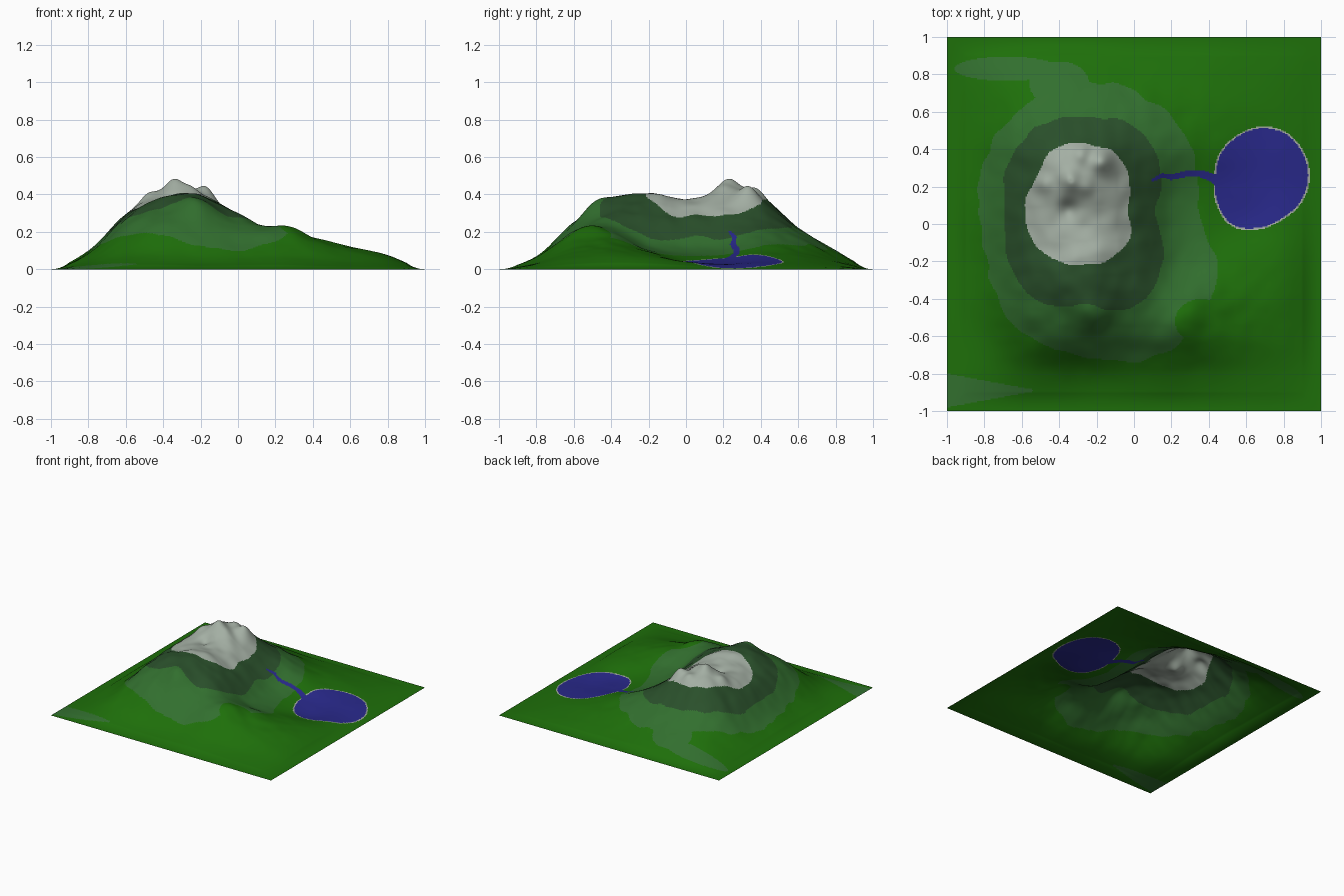
import bpy, bmesh, math
from mathutils import Vector, noise

if "Cube" in bpy.data.objects:
    bpy.data.objects.remove(bpy.data.objects["Cube"])

N = 300  # grid cells per side

# coarse relief in hundredths, 0.2 spacing, rows from back (y=0.8) to front (y=-0.8)
RELIEF = [
    [4, 8, 10, 9, 6.5, 5, 4, 2.5, 1.5],
    [6, 16, 22, 22, 18, 12, 8, 5, 2.5],
    [8, 26, 39, 37, 26, 17, 9.5, 5, 3],
    [9, 29, 42, 40, 27, 12.5, 6.5, 3.5, 2.5],
    [10, 29, 37, 37, 27, 11.5, 6.5, 3.5, 4],
    [9, 28, 38, 40, 29, 14, 10, 9, 6.5],
    [8, 25, 35, 36, 29, 21, 17, 12, 7.5],
    [5, 17, 25, 23, 20, 20, 15, 10, 6],
    [2.5, 6, 7, 6, 6, 6.5, 5, 3.5, 2.5],
]
# knolls on the summit and front shoulder: x, y, height, radius
KNOLLS = [(-.34, .23, .055, .055), (-.17, .34, .055, .06), (-.48, .22, .03, .05),
          (-.25, .20, .03, .05), (-.35, .08, -.035, .05), (-.28, .38, .03, .05),
          (-.22, -.49, .05, .09), (.28, -.5, .025, .09)]


def relief(i, j):
    if 1 <= i <= 9 and 1 <= j <= 9:
        return RELIEF[9 - j][i - 1] / 100
    return 0.0


def spline(a, b, c, d, t):
    return b + 0.5 * t * (c - a + t * (2*a - 5*b + 4*c - d + t * (3*(b - c) + d - a)))


def height(x, y):
    u, v = (x + 1) * 5, (y + 1) * 5
    i, j = min(int(u), 9), min(int(v), 9)
    rows = [spline(*[relief(i + k, j + m) for k in (-1, 0, 1, 2)], u - i)
            for m in (-1, 0, 1, 2)]
    z = max(0.0, spline(*rows, v - j))
    for cx, cy, h, r in KNOLLS:
        z += h * math.exp(-((x - cx)**2 + (y - cy)**2) / r**2)
    # rocky roughness that fades out on low ground
    rough = sum(noise.noise(Vector((x*f, y*f, f))) * a for f, a in ((5, .6), (11, .4)))
    z += 0.075 * rough * min(z, 0.3) * min(1, z / .1)
    # flat margin along the border
    edge = min(1, (1 - max(abs(x), abs(y))) / .1)
    return max(0.0, min(z, 0.482)) * edge**0.8


def blob(x, y, cx, cy, radii, jitter=0.0):
    """Distance from a centre relative to an irregular outline (below 1 is inside)."""
    a = (math.atan2(y - cy, x - cx) % math.tau) / math.tau * len(radii)
    i, n = int(a), len(radii)
    r = spline(*[radii[(i + k) % n] for k in (-1, 0, 1, 2)], a - i)
    r += jitter * noise.noise(Vector((x*9, y*9, 1.3)))
    return math.hypot(x - cx, y - cy) / r


SNOW = [.24, .29, .36, .37, .36, .31, .32, .31, .30, .28, .29, .28]
ROCK = [.38, .48, .54, .52, .52, .48, .42, .46, .53, .49, .57, .49]
SCRUB = [.61, .68, .70, .70, .64, .60, .56, .59, .71, .77, .86, .82]
LAKE = [.26, .265, .27, .26, .245, .24, .235, .26, .29, .27, .25, .255]
RIVER = [(.10, .235), (.15, .26), (.20, .25), (.28, .268), (.36, .27), (.42, .245), (.47, .21)]


def in_river(x, y):
    if not (.08 < x < .5 and .15 < y < .32):
        return False
    for k, ((ax, ay), (bx, by)) in enumerate(zip(RIVER, RIVER[1:])):
        dx, dy = bx - ax, by - ay
        t = max(0, min(1, ((x - ax)*dx + (y - ay)*dy) / (dx*dx + dy*dy)))
        if math.hypot(x - ax - t*dx, y - ay - t*dy) < .008 + .003 * (k + t):
            return True
    return False


def in_ellipse(x, y, cx, cy, rx, ry):
    return ((x - cx) / rx)**2 + ((y - cy) / ry)**2 < 1


def zone(x, y):
    lake = blob(x, y, .67, .25, LAKE)
    if lake < 1 or in_river(x, y):
        return 4
    if lake < 1.035:
        return 5
    if blob(x, y, -.27, .06, SNOW, .02) < 1:
        return 3
    if blob(x, y, -.27, .06, ROCK, .02) < 1:
        return 2
    scrub = (blob(x, y, -.27, .06, SCRUB, .025) < 1
             and not in_ellipse(x, y, .36, -.52, .14, .12))
    arm = (in_ellipse(x, y, -.68, .83, .28, .065)
           or in_ellipse(x, y, -.40, .75, .16, .12))
    corner = abs(y + .89) < .085 * (-.54 - x) / .46 + .005 and x < -.54
    return 1 if scrub or arm or corner else 0


def material(name, rgb):
    m = bpy.data.materials.new(name)
    m.diffuse_color = (*rgb, 1)
    m.use_nodes = True
    m.node_tree.nodes["Principled BSDF"].inputs["Base Color"].default_value = m.diffuse_color
    return m


# terrain sheet
mesh = bpy.data.meshes.new("mountain_terrain")
terrain = bpy.data.objects.new("mountain_terrain", mesh)
bpy.context.collection.objects.link(terrain)
for name, rgb in [("grass green", (.013, .160, .003)),
                  ("scrub green", (.032, .160, .028)),
                  ("forest dark green", (.023, .080, .024)),
                  ("summit pale grey", (.37, .43, .37)),
                  ("water blue", (.022, .022, .26)),
                  ("shore grey", (.36, .40, .35))]:
    mesh.materials.append(material(name, rgb))

bm = bmesh.new()
bmesh.ops.create_grid(bm, x_segments=N, y_segments=N, size=1)
for v in bm.verts:
    v.co.z = height(v.co.x, v.co.y)

# painted zones by position
for f in bm.faces:
    c = f.calc_center_median()
    f.material_index = zone(c.x, c.y)
    f.smooth = True
bm.to_mesh(mesh)
bm.free()
